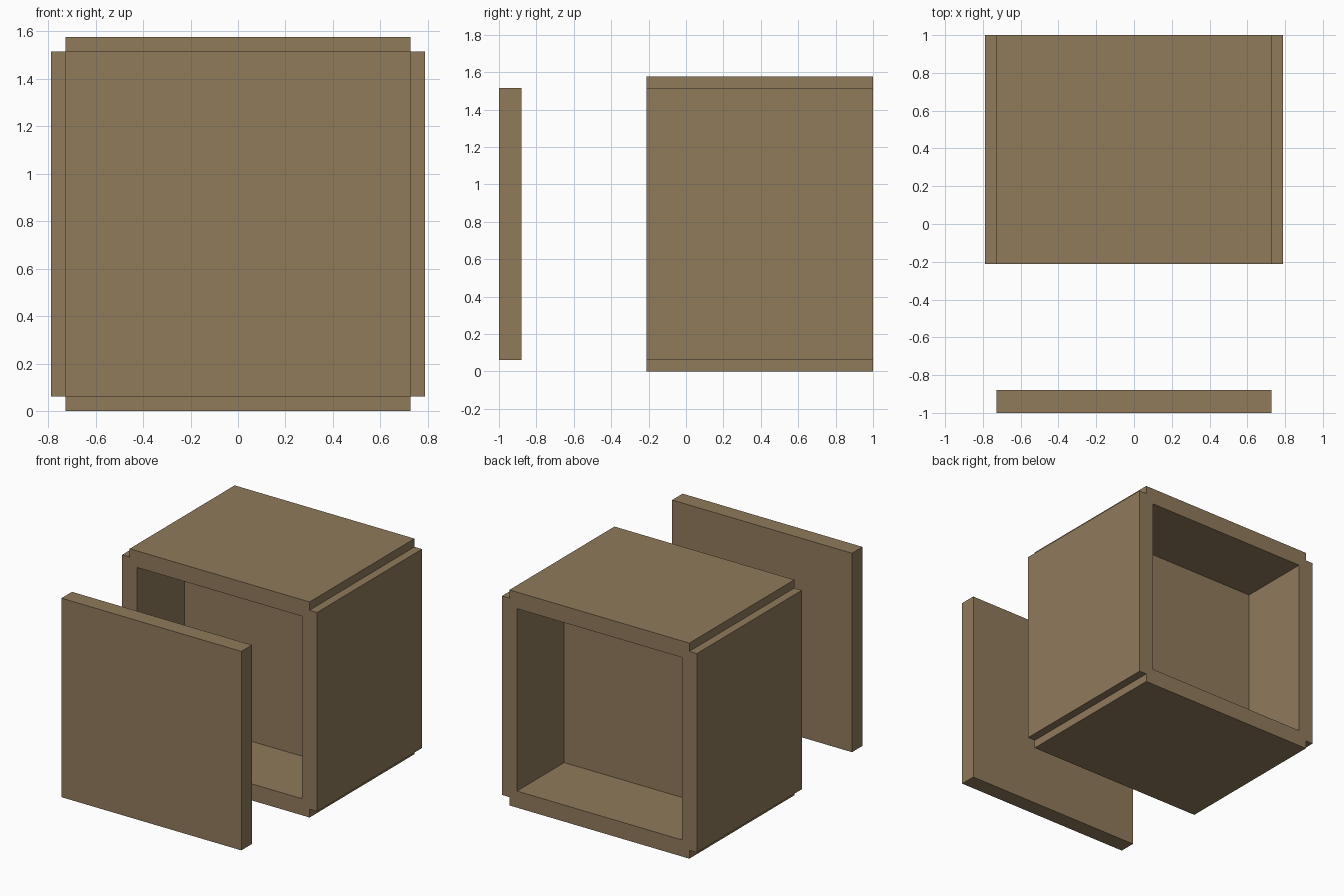
import bpy

if "Cube" in bpy.data.objects:
    bpy.data.objects.remove(bpy.data.objects["Cube"])

T = 2 / 16.5          # panel thickness; every size is a multiple of it
DEPTH = 10 * T        # depth of the box shell
MID_Y = 1 - DEPTH / 2
MID_Z = 6.5 * T

wood = bpy.data.materials.new("wood")
wood.diffuse_color = (0.28, 0.195, 0.105, 1)
wood.use_nodes = True
wood.node_tree.nodes["Principled BSDF"].inputs["Base Color"].default_value = wood.diffuse_color


def panel(name, center, size):
    bpy.ops.mesh.primitive_cube_add(size=1, location=center)
    ob = bpy.context.object
    ob.name = name
    for v in ob.data.vertices:
        v.co = [c * s for c, s in zip(v.co, size)]
    ob.data.materials.append(wood)
    return ob


# Shell: four panels whose corners lap by half a thickness
for side, x in (("left", -6 * T), ("right", 6 * T)):
    panel(side + "_panel", (x, MID_Y, MID_Z), (T, DEPTH, 12 * T))
for side, z in (("bottom", 0.5 * T), ("top", 12.5 * T)):
    panel(side + "_panel", (0, MID_Y, z), (12 * T, DEPTH, T))

# Divider halfway back, let into the shell walls
panel("middle_divider", (0, MID_Y, MID_Z), (12 * T, T, 12 * T))

# Loose front cover standing off from the box
panel("front_cover", (0, -1 + T / 2, MID_Z), (12 * T, T, 12 * T))
